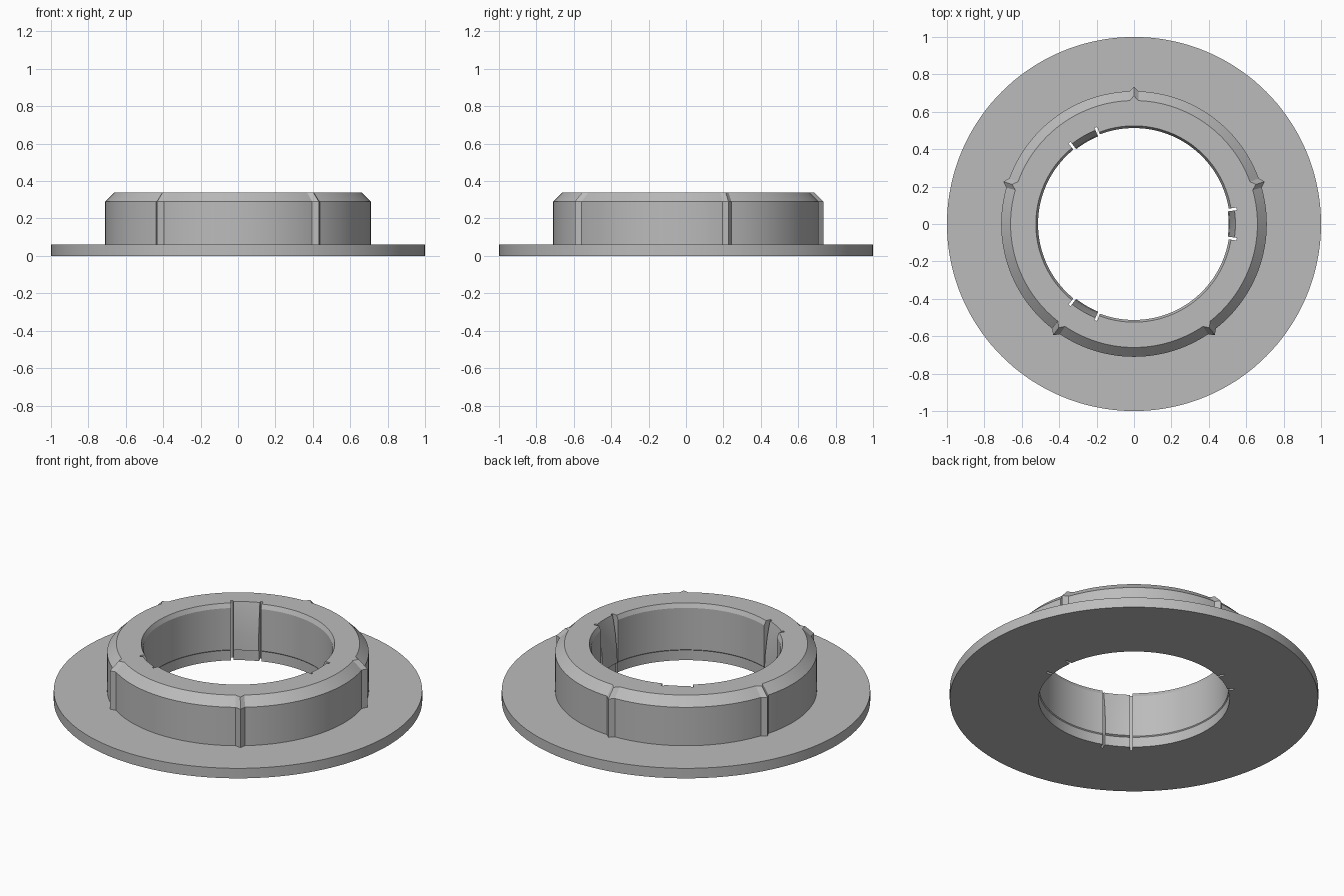
import bpy, bmesh, math

if "Cube" in bpy.data.objects:
    bpy.data.objects.remove(bpy.data.objects["Cube"])

grey = bpy.data.materials.new("grey plastic")
grey.diffuse_color = (0.5, 0.5, 0.5, 1)
grey.use_nodes = True
grey.node_tree.nodes["Principled BSDF"].inputs["Base Color"].default_value = grey.diffuse_color

RIDGES = [math.radians(90 + 72 * i) for i in range(5)]
CLIPS = [math.radians(120 * i) for i in range(3)]
TAB, SLOT = 0.134, 0.160      # half angles of the clip tab and of its outer slot edges
RIDGE = 0.036                 # half angle of an outer ridge

# Bore radius from the top rim down, for each kind of sector
BORE_Z = [0.34, 0.315, 0.24, 0.15, 0.065, 0.06, 0.0]
BORE = {
    "wall": [0.525, 0.513, 0.513, 0.513, 0.513, 0.518, 0.518],
    "slot": [0.555] * 7,
    "tab": [0.542, 0.536, 0.522, 0.511, 0.506, 0.518, 0.518],
}


def offset(a, b):
    return (a - b + math.pi) % (2 * math.pi) - math.pi


def bore_kind(a):
    d = min(abs(offset(a, c)) for c in CLIPS)
    return "tab" if d < TAB else "slot" if d < SLOT else "wall"


def outer_radius(a):
    d = min(abs(offset(a, r)) for r in RIDGES)
    return 0.71 + 0.025 * max(0.0, 1 - d / RIDGE)


def section(a, kind):
    r = outer_radius(a)
    pts = [(1.0, 0.0), (1.0, 0.06), (r, 0.06), (r, 0.29), (r - 0.05, 0.34)]
    pts += list(zip(BORE[kind], BORE_Z))
    return [(x * math.cos(a), x * math.sin(a), z) for x, z in pts]


# Angles around the ring, with extra ones at ridges and slot edges
breaks = [c + s for c in CLIPS for s in (-SLOT, -TAB, TAB, SLOT)]
special = breaks + [r + s for r in RIDGES for s in (-RIDGE, 0, RIDGE)]
regular = [2 * math.pi * i / 144 for i in range(144)]
regular = [a for a in regular if min(abs(offset(a, s)) for s in special) > 0.008]
angles = sorted((a % (2 * math.pi), a in breaks) for a in regular + special)

# Flanged collar: sections swept round the axis, doubled where the bore steps
bm = bmesh.new()
columns = []
for a, is_break in angles:
    kinds = [bore_kind(a - 1e-4), bore_kind(a + 1e-4)] if is_break else [bore_kind(a)]
    for k in kinds:
        columns.append([bm.verts.new(p) for p in section(a, k)])
for i, left in enumerate(columns):
    right = columns[(i + 1) % len(columns)]
    n = len(left)
    for j in range(n):
        k = (j + 1) % n
        bm.faces.new((left[j], right[j], right[k], left[k]))
bmesh.ops.remove_doubles(bm, verts=bm.verts, dist=1e-5)
bmesh.ops.recalc_face_normals(bm, faces=bm.faces)
mesh = bpy.data.meshes.new("flanged_collar")
bm.to_mesh(mesh)
bm.free()
mesh.materials.append(grey)
collar = bpy.data.objects.new("flanged_collar", mesh)
bpy.context.collection.objects.link(collar)
bpy.context.view_layer.objects.active = collar
collar.select_set(True)
bpy.ops.object.shade_smooth_by_angle(angle=math.radians(15))
